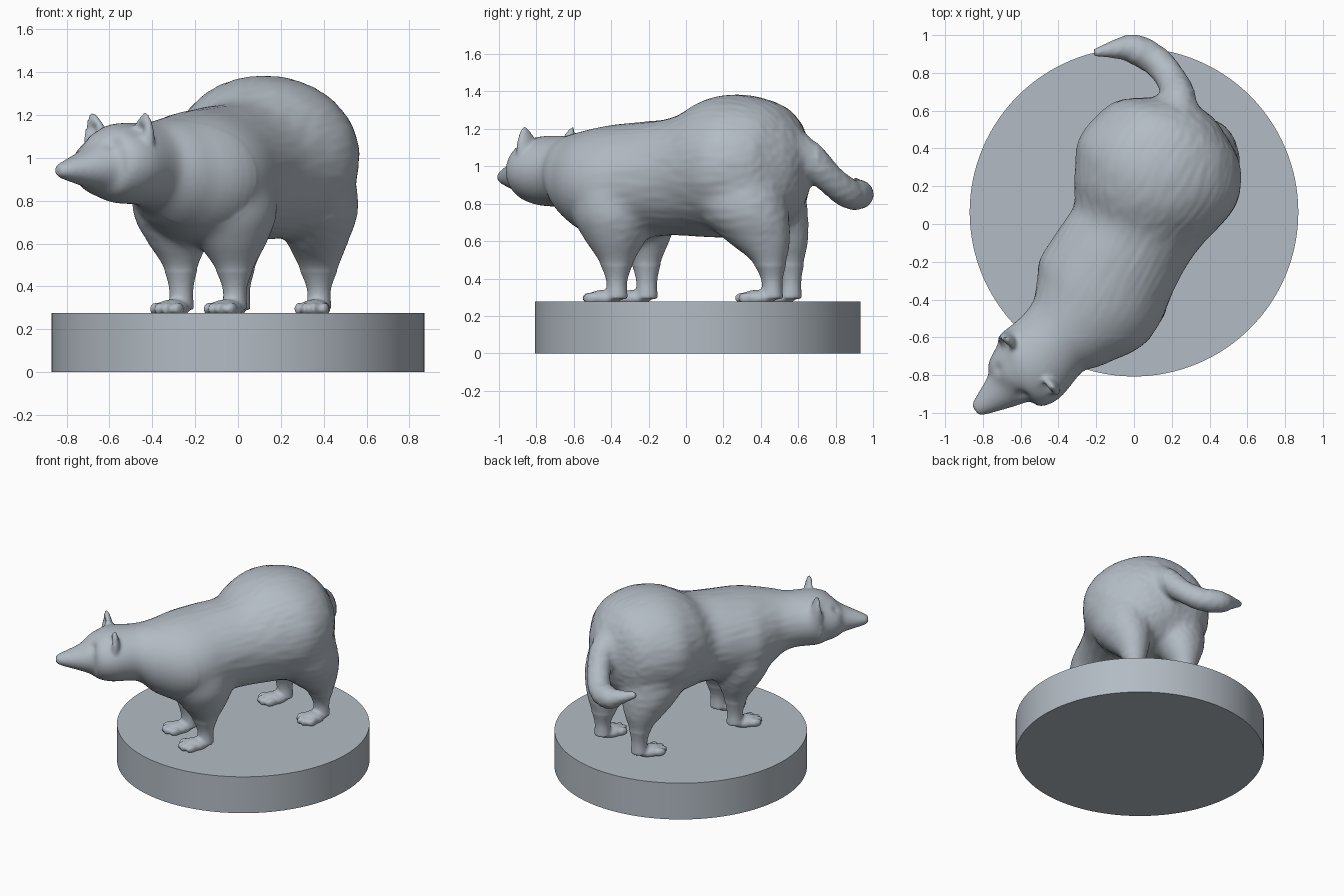
import bpy, bmesh, math
from mathutils import Vector, Matrix, noise

if "Cube" in bpy.data.objects:
    bpy.data.objects.remove(bpy.data.objects["Cube"])

clay = bpy.data.materials.new("blue_grey_clay")
clay.diffuse_color = (0.45, 0.50, 0.55, 1)
clay.use_nodes = True
clay.node_tree.nodes["Principled BSDF"].inputs["Base Color"].default_value = clay.diffuse_color
UP = Vector((0, 0, 1))


def add_object(name, bm):
    mesh = bpy.data.meshes.new(name)
    bmesh.ops.recalc_face_normals(bm, faces=bm.faces)
    bm.to_mesh(mesh)
    bm.free()
    ob = bpy.data.objects.new(name, mesh)
    bpy.context.collection.objects.link(ob)
    mesh.materials.append(clay)
    for p in mesh.polygons:
        p.use_smooth = True
    return ob


def spline(rows, steps=6):
    """Smoothly interpolate rows of x, y, z, half width, half height."""
    out = []
    n = len(rows)
    for i in range(n - 1):
        a, b, c, d = (rows[max(0, min(n - 1, i + k))] for k in (-1, 0, 1, 2))
        for s in range(steps):
            t = s / steps
            out.append([q + 0.5 * t * (r - p + t * (2 * p - 5 * q + 4 * r - w
                                                    + t * (3 * (q - r) + w - p)))
                        for p, q, r, w in zip(a, b, c, d)])
    return out + [list(rows[-1])]


def loft(bm, rows, frame, sides=32):
    pts = spline(rows)
    rings = []
    for i, (x, y, z, w, h) in enumerate(pts):
        t = Vector(pts[min(i + 1, len(pts) - 1)][:3]) - Vector(pts[max(i - 1, 0)][:3])
        side, up = frame(t.normalized())
        w, h = max(w, 0.004), max(h, 0.004)
        rings.append([bm.verts.new(Vector((x, y, z))
                                   + side * w * math.cos(k * math.tau / sides)
                                   + up * h * math.sin(k * math.tau / sides))
                      for k in range(sides)])
    for r0, r1 in zip(rings, rings[1:]):
        for k in range(sides):
            j = (k + 1) % sides
            bm.faces.new((r0[k], r0[j], r1[j], r1[k]))
    bm.faces.new(rings[0][::-1])
    bm.faces.new(rings[-1])


def upright_frame(t):
    flat = Vector((t.x, t.y, 0)).normalized()
    return flat.cross(UP), UP


def tube_frame(t):
    side = t.cross(UP).normalized()
    return side, side.cross(t)


def fixed_frame(d):
    return lambda t: (d, UP.cross(d))


def ellipsoid(bm, centre, radii, angle=0):
    m = (Matrix.Translation(centre) @ Matrix.Rotation(angle, 4, 'Z')
         @ Matrix.Diagonal((*radii, 1)))
    bmesh.ops.create_uvsphere(bm, u_segments=24, v_segments=16, radius=1, matrix=m)


body = bmesh.new()

# Torso, neck, head and muzzle: x, y, top z, bottom z, half width
profile = [
    (0.26, 0.64, 1.14, 0.84, 0.12), (0.24, 0.58, 1.25, 0.74, 0.25),
    (0.20, 0.48, 1.34, 0.66, 0.38), (0.13, 0.29, 1.385, 0.62, 0.455),
    (0.06, 0.12, 1.36, 0.62, 0.405), (-0.01, -0.05, 1.265, 0.63, 0.34),
    (-0.11, -0.22, 1.24, 0.62, 0.35), (-0.21, -0.40, 1.22, 0.60, 0.36),
    (-0.32, -0.53, 1.19, 0.67, 0.28), (-0.42, -0.62, 1.165, 0.77, 0.22),
    (-0.56, -0.76, 1.16, 0.79, 0.23), (-0.64, -0.82, 1.12, 0.82, 0.17),
    (-0.70, -0.88, 1.05, 0.86, 0.11), (-0.81, -0.965, 0.985, 0.90, 0.052),
    (-0.84, -0.988, 0.965, 0.92, 0.03)]
loft(body, [(x, y, (a + b) / 2, w, (a - b) / 2) for x, y, a, b, w in profile],
     upright_frame, 48)

# Curled tail: x, y, z, radius
tail = [(0.22, 0.52, 1.11, 0.13), (0.235, 0.65, 1.04, 0.1), (0.20, 0.76, 0.94, 0.08),
        (0.12, 0.86, 0.86, 0.08), (0.0, 0.925, 0.85, 0.078), (-0.1, 0.925, 0.88, 0.05),
        (-0.21, 0.905, 0.92, 0.02)]
loft(body, [(*p, p[-1]) for p in tail], tube_frame)


def leg(hip, ankle, heading, radii, scale, flat):
    fwd = Vector((*heading, 0)).normalized()
    across = UP.cross(fwd)
    rows = []
    # Seven shared levels from shoulder to floor; lower ones sit over the ankle
    for z, t, r in zip((1.08, 0.94, 0.75, 0.6, 0.5, 0.39, 0.29),
                       (0, 0, 0.15, 0.6, 0.9, 1, 1), radii):
        p = Vector(hip).lerp(Vector(ankle), t)
        k = scale if z > 0.45 else 1
        rows.append((p.x, p.y, z, r * k, r * k * (flat if z > 0.55 else 1)))
    loft(body, rows, fixed_frame(fwd))
    # Paw and toes
    ang = math.atan2(fwd.y, fwd.x)
    c = Vector((*ankle, 0.295)) + fwd * 0.08
    ellipsoid(body, c, (0.095, 0.072, 0.045), ang)
    for k in (-1.5, -0.5, 0.5, 1.5):
        ellipsoid(body, c + fwd * (0.083 - 0.014 * k * k) + across * 0.041 * k,
                  (0.042, 0.021, 0.031), ang)


front = (0.09, 0.2, 0.225, 0.162, 0.1, 0.057, 0.06)
rear = (0.13, 0.22, 0.245, 0.175, 0.1, 0.057, 0.06)
leg((-0.045, -0.39), (-0.015, -0.37), (-0.5, -0.85), front, 1, 1)
leg((-0.305, -0.25), (-0.265, -0.21), (-0.5, -0.85), front, 0.87, 1)
leg((0.36, 0.28), (0.378, 0.46), (-0.25, -0.97), rear, 1, 0.8)
leg((-0.03, 0.42), (0.0, 0.56), (-0.5, -0.85), rear, 0.9, 0.88)

# Pointed ears
face = Vector((-0.72, -0.69, 0)).normalized()
face_side = UP.cross(face)
head = Vector((-0.555, -0.735, 0))
ear_dents = []
for s in (-1, 1):
    e = head + face_side * 0.15 * s
    rows = []
    for z, w in ((1.0, 0.075), (1.09, 0.078), (1.14, 0.06), (1.185, 0.034), (1.21, 0.012)):
        p = e + face_side * s * max(0, z - 1.09) * 0.24
        rows.append((p.x, p.y, z, w, w * 0.55))
    loft(body, rows, fixed_frame(face_side))
    ear_dents.append(e + face_side * 0.01 * s + face * 0.04 + UP * 1.13)

# Fuse all limbs into one soft skin
rough = add_object("animal_rough", body)
rm = rough.modifiers.new("fuse", 'REMESH')
rm.mode = 'VOXEL'
rm.voxel_size = 0.011
sm = rough.modifiers.new("soften", 'SMOOTH')
sm.factor = 0.5
sm.iterations = 5
dg = bpy.context.evaluated_depsgraph_get()
skin = bmesh.new()
skin.from_mesh(bpy.data.meshes.new_from_object(rough.evaluated_get(dg)))
bpy.data.objects.remove(rough)

# Melt the shoulder, thigh and tail joints into the torso
joints = [v for v in skin.verts if v.co.z > 0.47 and -0.6 < v.co.y < 0.7]
for _ in range(45):
    bmesh.ops.smooth_vert(skin, verts=joints, factor=0.5,
                          use_axis_x=True, use_axis_y=True, use_axis_z=True)

# Fur ripples, hollow ears and eye sockets
eyes = [Vector((-0.655, -0.835, 1.065)) + face_side * 0.095 * s for s in (-1, 1)]
axis = Vector((-0.45, -0.89, 0))
cross = UP.cross(axis)
skin.normal_update()
moves = []
for v in skin.verts:
    n, p = v.normal, v.co
    m = Vector()
    if p.z > 0.5 and p.y > -0.55:
        f = min(1, (p.z - 0.5) / 0.2) * min(1, (p.y + 0.55) / 0.2)
        m += n * 0.0025 * f * noise.noise(
            Vector((p.dot(axis) * 5, p.dot(cross) * 28, p.z * 28)))
    if n.dot(face) > 0.2:
        for c in ear_dents:
            m -= face * 0.03 * math.exp(-((p - c).length / 0.034) ** 2)
    for c in eyes:
        m -= n * 0.014 * math.exp(-((p - c).length / 0.032) ** 2)
    moves.append(m)
for v, m in zip(skin.verts, moves):
    v.co += m
add_object("animal_body", skin)

# Round plinth
bm = bmesh.new()
bmesh.ops.create_cone(bm, cap_ends=True, segments=128, radius1=0.87, radius2=0.87,
                      depth=0.276, matrix=Matrix.Translation((0, 0.063, 0.138)))
plinth = add_object("round_plinth", bm)
bpy.context.view_layer.objects.active = plinth
plinth.select_set(True)
bpy.ops.object.shade_smooth_by_angle(angle=math.radians(30))
